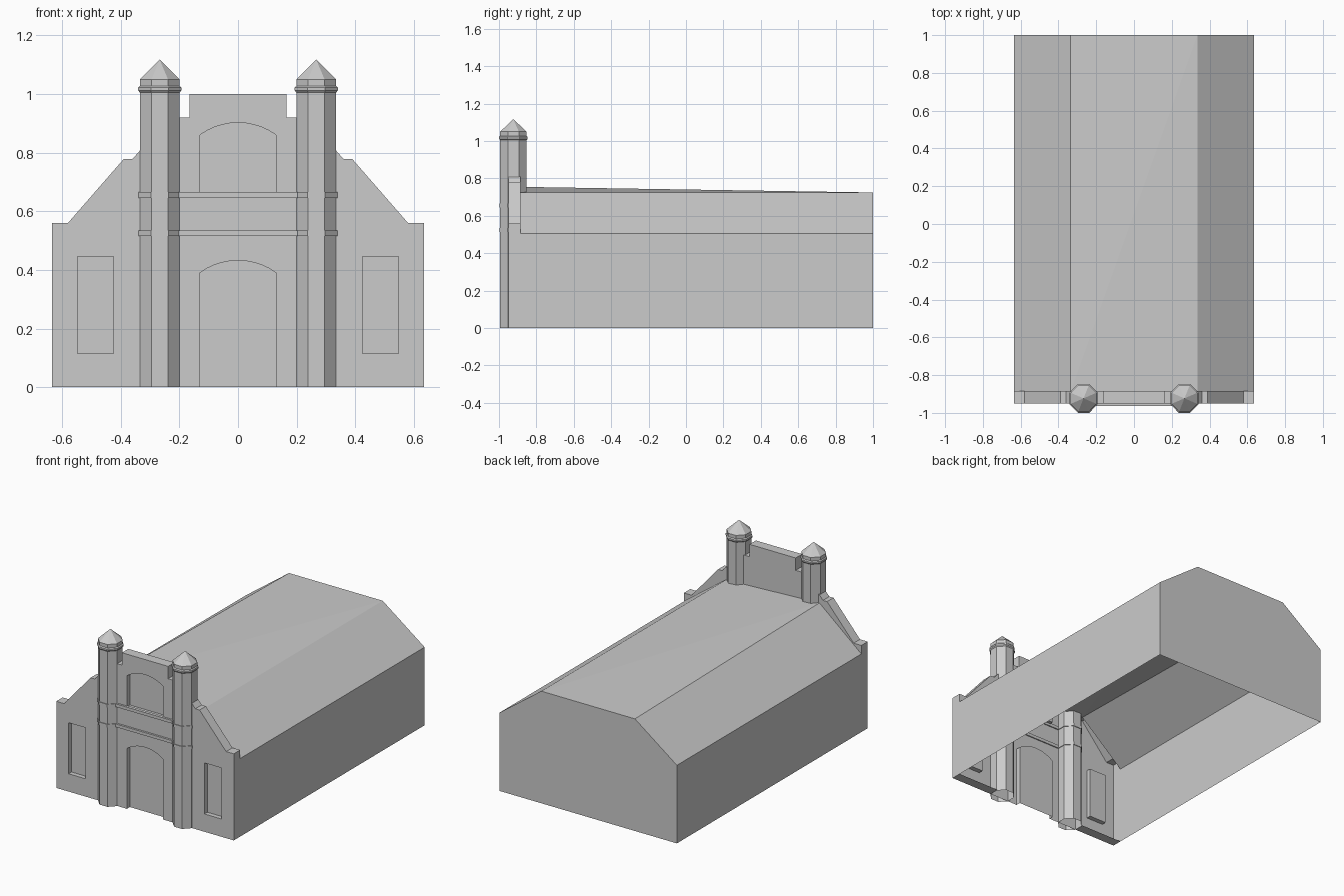
import bpy, bmesh, math

if "Cube" in bpy.data.objects:
    bpy.data.objects.remove(bpy.data.objects["Cube"])

FRONT, REAR, BACK = -0.95, -0.885, 1.0
DEPTH = 0.03


def finish(name, bm):
    bmesh.ops.remove_doubles(bm, verts=bm.verts, dist=1e-5)
    bmesh.ops.recalc_face_normals(bm, faces=bm.faces)
    me = bpy.data.meshes.new(name)
    bm.to_mesh(me)
    bm.free()
    ob = bpy.data.objects.new(name, me)
    bpy.context.collection.objects.link(ob)
    return ob


def face(bm, pts):
    return bm.faces.new([bm.verts.new(p) for p in pts])


def strip(bm, path, y0, y1):
    """Walls running back from a path in the x-z plane."""
    for (xa, za), (xb, zb) in zip(path, path[1:]):
        face(bm, [(xa, y0, za), (xb, y0, zb), (xb, y1, zb), (xa, y1, za)])


def arch(base, spring, apex, half=0.13, n=10):
    """Segmental arch opening, left foot to right foot."""
    rise = apex - spring
    r = (half * half + rise * rise) / (2 * rise)
    a = math.asin(half / r)
    top = []
    for i in range(n + 1):
        t = -a + 2 * a * i / n
        top.append((r * math.sin(t), apex - r + r * math.cos(t)))
    return [(-half, base)] + top + [(half, base)]


# Facade outline and openings
half = [(0.635, 0.56), (0.58, 0.56), (0.39, 0.778), (0.36, 0.778), (0.332, 0.81),
        (0.265, 0.81), (0.265, 0.92), (0.165, 0.92), (0.165, 1.0)]
crown = half + [(-x, z) for x, z in reversed(half)]
door = arch(0, 0.39, 0.432)
niche = arch(0.66, 0.86, 0.902)
windows = [[(s * 0.425, 0.115), (s * 0.425, 0.445), (s * 0.547, 0.445), (s * 0.547, 0.115)]
           for s in (-1, 1)]

# Front wall with pierced openings
bm = bmesh.new()
edges = []
outline = [(0.635, 0)] + crown + [(-0.635, 0)] + door
for loop in [outline, niche] + windows:
    vs = [bm.verts.new((x, FRONT, z)) for x, z in loop]
    edges += [bm.edges.new((vs[i - 1], vs[i])) for i in range(len(vs))]
bmesh.ops.triangle_fill(bm, edges=edges, use_beauty=True, normal=(0, -1, 0))
bmesh.ops.dissolve_limit(bm, angle_limit=0.01, verts=bm.verts, edges=bm.edges)

# Wall thickness: crown, ends and the wing undersides
strip(bm, [(0.335, 0), (0.635, 0)] + crown + [(-0.635, 0), (-0.335, 0)], FRONT, REAR)
# Back of the parapet, above the roof only
face(bm, [(x, REAR, z) for x, z in crown +
          [(-0.635, 0.505), (-0.335, 0.755), (0.335, 0.725), (0.635, 0.505)]])
finish("facade", bm)

# Recessed door, niche and windows
for name, loop in [("door_recess", door), ("niche_recess", niche),
                   ("left_window_recess", windows[0]), ("right_window_recess", windows[1])]:
    bm = bmesh.new()
    path = loop if loop is door else loop + loop[:1]
    strip(bm, path, FRONT, FRONT + DEPTH)
    f = face(bm, [(x, FRONT + DEPTH, z) for x, z in loop])
    finish(name, bm)
    me = bpy.data.objects[name].data
    # the panel must face forward
    if me.polygons[len(me.polygons) - 1].normal.y > 0:
        me.flip_normals()

# Hall: walls, sloped roof sides, warped flat top and back wall, open underneath
bm = bmesh.new()
section = [(0.635, 0), (0.635, 0.505), (0.335, 0.725), (-0.335, 0.725), (-0.635, 0.505), (-0.635, 0)]
rear = [bm.verts.new((x, BACK, z)) for x, z in section]
fore = [bm.verts.new((x, REAR, z)) for x, z in section]
fore[3].co.z = 0.755
for i in range(5):
    if i == 2:
        bm.faces.new((fore[2], rear[2], fore[3]))
        bm.faces.new((rear[2], rear[3], fore[3]))
    else:
        bm.faces.new((fore[i], rear[i], rear[i + 1], fore[i + 1]))
bm.faces.new(rear)
finish("hall", bm)


def octagon_lathe(name, cx, profile, cy=-0.923):
    """Stack eight-sided rings with flats to the front; radius is the apothem."""
    bm = bmesh.new()
    rings = []
    for r, z in profile:
        R = r / math.cos(math.pi / 8)
        rings.append([bm.verts.new((cx + R * math.cos(a), cy + 1.04 * R * math.sin(a), z))
                      for a in [(k + 0.5) * math.pi / 4 for k in range(8)]])
    for lo, hi in zip(rings, rings[1:]):
        for k in range(8):
            j = (k + 1) % 8
            bm.faces.new((lo[k], lo[j], hi[j], hi[k]))
    bmesh.ops.dissolve_degenerate(bm, edges=bm.edges, dist=1e-5)
    return finish(name, bm)


# Towers with cornice and pointed cap, plus band rings
tower = [(0.068, 0), (0.068, 1.005), (0.0735, 1.012), (0.0735, 1.022),
         (0.068, 1.028), (0.068, 1.05), (0.0, 1.117)]
bands = [("lower", 0.515, 0.535), ("upper", 0.645, 0.665)]
for side, s in (("left", -1), ("right", 1)):
    octagon_lathe(side + "_tower", s * 0.267, tower)
    for label, z0, z1 in bands:
        octagon_lathe(f"{side}_{label}_band_ring", s * 0.267,
                      [(0.067, z0), (0.072, z0), (0.072, z1), (0.067, z1)])

# Bands across the centre
for label, z0, z1 in bands:
    bpy.ops.mesh.primitive_cube_add(size=1, location=(0, -0.953, (z0 + z1) / 2))
    ob = bpy.context.object
    ob.name = label + "_band"
    ob.scale = (0.42, 0.02, z1 - z0)
